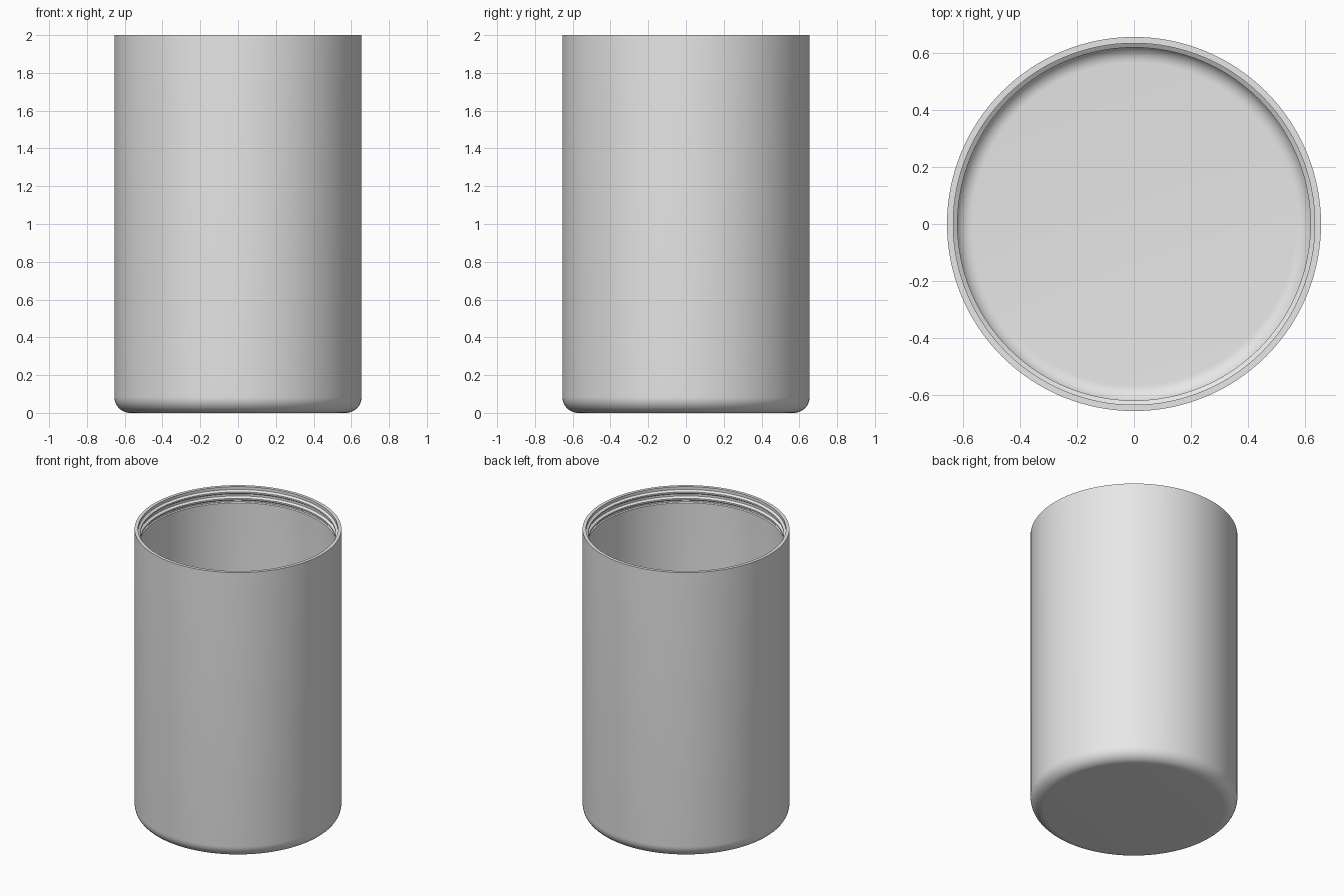
import bpy, bmesh, math
from mathutils import Vector

cube = bpy.data.objects.get("Cube")
if cube:
    bpy.data.objects.remove(cube, do_unlink=True)

RADIUS, HEIGHT, FLOOR = 0.655, 2.0, 0.03
BORE, NECK, RIDGE = 0.626, 0.633, 0.618
STEPS = 128

grey = bpy.data.materials.new("light grey")
grey.use_nodes = True
colour = (0.8, 0.8, 0.8, 1)
grey.diffuse_color = colour
grey.node_tree.nodes["Principled BSDF"].inputs["Base Color"].default_value = colour


def fillet(radius, base, size, count=10):
    """Quarter round from the flat base up to the wall, as (r, z) points."""
    angles = [math.pi / 2 * i / count for i in range(count + 1)]
    return [(radius - size + size * math.sin(a), base + size - size * math.cos(a))
            for a in angles]


# Outside: flat base, rounded lower edge, straight wall, flat rim
profile = [(0, 0)] + fillet(RADIUS, 0, 0.085) + [(RADIUS, HEIGHT), (NECK, HEIGHT)]

# Neck: two closure ridges inside the mouth
for z in (1.965, 1.92):
    profile += [(NECK, z + 0.015), (RIDGE, z + 0.005),
                (RIDGE, z - 0.005), (NECK, z - 0.015)]
profile += [(NECK, 1.895), (BORE, 1.89)]

# Inside: bore, rounded corner, flat floor
profile += fillet(BORE, FLOOR, 0.06)[::-1] + [(0, FLOOR)]

# Revolve the section into a closed shell
bm = bmesh.new()
verts = [bm.verts.new((r, 0, z)) for r, z in profile]
edges = [bm.edges.new(pair) for pair in zip(verts, verts[1:])]
bmesh.ops.spin(bm, geom=verts + edges, cent=Vector(), axis=Vector((0, 0, 1)),
               angle=math.tau, steps=STEPS, use_duplicate=False)
bmesh.ops.remove_doubles(bm, verts=bm.verts[:], dist=0.0001)
bmesh.ops.recalc_face_normals(bm, faces=bm.faces[:])
mesh = bpy.data.meshes.new("canister_body")
bm.to_mesh(mesh)
bm.free()
mesh.materials.append(grey)

body = bpy.data.objects.new("canister_body", mesh)
bpy.context.collection.objects.link(body)
bpy.ops.object.select_all(action="DESELECT")
body.select_set(True)
bpy.context.view_layer.objects.active = body
bpy.ops.object.shade_smooth_by_angle(angle=math.radians(30))
